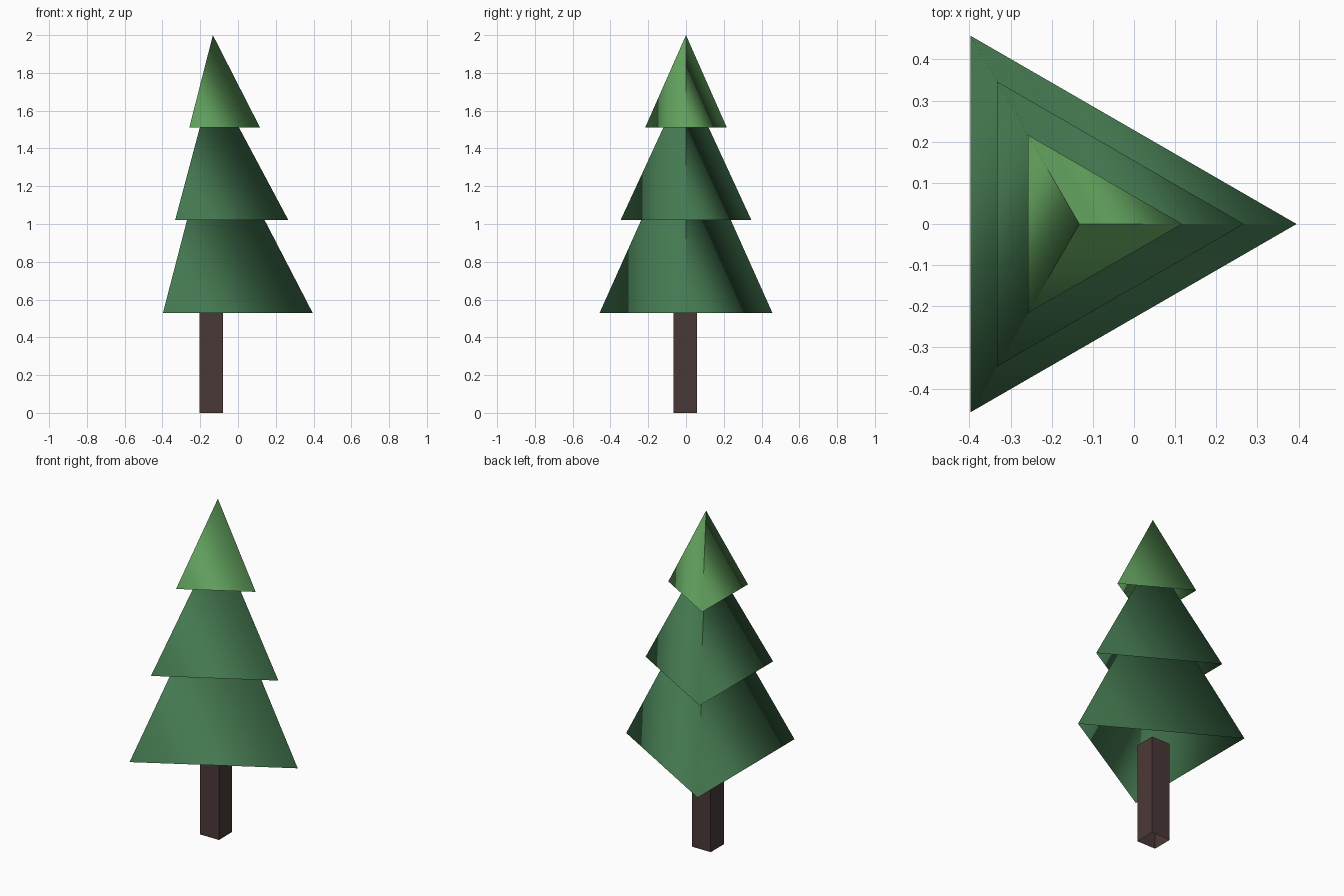
import bpy, math
from mathutils import Vector

if "Cube" in bpy.data.objects:
    bpy.data.objects.remove(bpy.data.objects["Cube"])

AXIS_X = -0.133  # vertical axis shared by the foliage tiers


def srgb(r, g, b):
    lin = [((c / 255 + 0.055) / 1.055) ** 2.4 for c in (r, g, b)]
    return (*lin, 1)


def material(name, colour):
    m = bpy.data.materials.new(name)
    m.diffuse_color = colour
    m.use_nodes = True
    m.node_tree.nodes["Principled BSDF"].inputs["Base Color"].default_value = m.diffuse_color
    return m


def add(name, verts, faces, mat):
    me = bpy.data.meshes.new(name)
    me.from_pydata(verts, [], faces)
    me.materials.append(mat)
    ob = bpy.data.objects.new(name, me)
    bpy.context.collection.objects.link(ob)
    return me


def tier(name, base, top, radius, mat):
    """Hollow three-sided cone, smooth shaded as a round cone would be."""
    dirs = [Vector((math.cos(a), math.sin(a), 0)) for a in
            (i * math.tau / 3 for i in range(3))]
    verts = [Vector((AXIS_X, 0, base)) + d * radius for d in dirs]
    verts.append(Vector((AXIS_X, 0, top)))
    me = add(name, verts, [(i, (i + 1) % 3, 3) for i in range(3)], mat)
    slope = Vector((0, 0, radius / (top - base)))
    norms = [(d + slope).normalized() for d in dirs]
    me.polygons.foreach_set("use_smooth", [True] * 3)
    loops = []
    for i in range(3):
        n = norms[(i + 1) % 3]
        loops += [norms[i], n, n]
    me.normals_split_custom_set(loops)


dark = material("dark green", srgb(68, 120, 80))
light = material("light green", srgb(96, 158, 92))
brown = material("bark brown", srgb(75, 56, 56))

# Foliage tiers, each open underneath
tier("lower_foliage", 0.53, 1.55, 0.528, dark)
tier("middle_foliage", 1.02, 1.77, 0.40, dark)
tier("top_foliage", 1.51, 2.00, 0.25, light)

# Trunk: square open tube reaching into the lower tier
cx, cy, h, trunk_top = -0.142, -0.004, 0.062, 0.6
ring = [(-h, -h), (h, -h), (h, h), (-h, h)]
verts = [(cx + x, cy + y, z) for z in (0, trunk_top) for x, y in ring]
add("trunk", verts,
    [(i, (i + 1) % 4, (i + 1) % 4 + 4, i + 4) for i in range(4)], brown)
